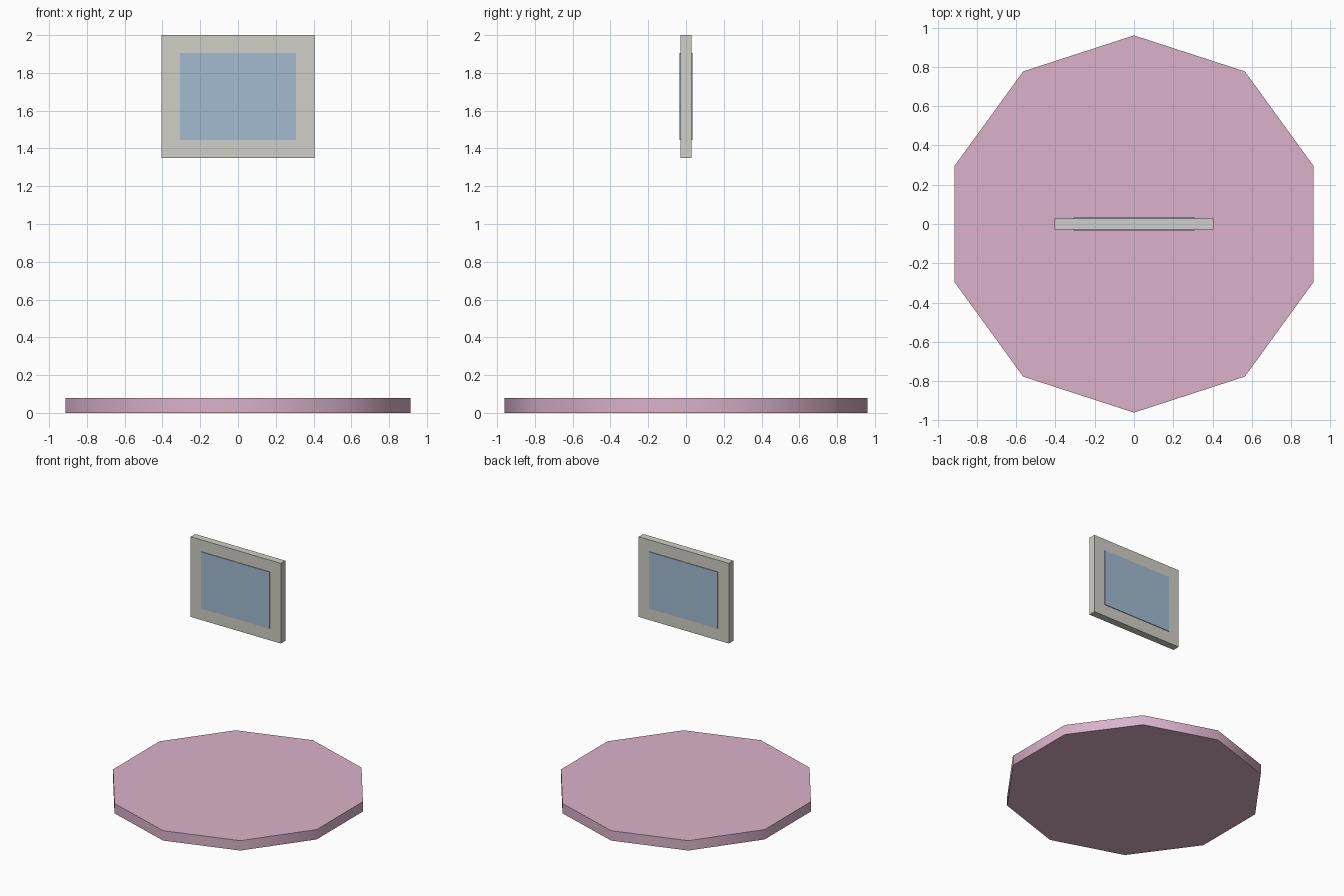
import bpy, math

if "Cube" in bpy.data.objects:
    bpy.data.objects.remove(bpy.data.objects["Cube"])


def material(name, rgb):
    m = bpy.data.materials.new(name)
    m.diffuse_color = (*rgb, 1)
    m.use_nodes = True
    m.node_tree.nodes["Principled BSDF"].inputs["Base Color"].default_value = m.diffuse_color
    return m


def box(name, size, loc, mat=None):
    bpy.ops.mesh.primitive_cube_add(size=1, location=loc)
    o = bpy.context.object
    o.name = name
    o.scale = size
    bpy.ops.object.transform_apply(location=False, rotation=False, scale=True)
    if mat:
        o.data.materials.append(mat)
    return o


pink = material("pink", (0.70, 0.45, 0.58))
blue = material("blue", (0.36, 0.50, 0.63))
cream = material("cream", (0.64, 0.62, 0.57))

# ten-sided base disc, smooth sides with sharp rims
bpy.ops.mesh.primitive_cylinder_add(vertices=10, radius=0.96, depth=0.08, location=(0, 0, 0.04))
base = bpy.context.object
base.name = "base_disc"
base.data.materials.append(pink)
bpy.ops.object.shade_smooth_by_angle(angle=math.radians(40))

# floating panel
box("panel", (0.808, 0.058, 0.65), (0, 0, 1.675), cream)

# thin raised screens on front and back
for name, side in (("front_screen", -1), ("back_screen", 1)):
    box(name, (0.614, 0.008, 0.46), (0, side * 0.03, 1.675), blue)
